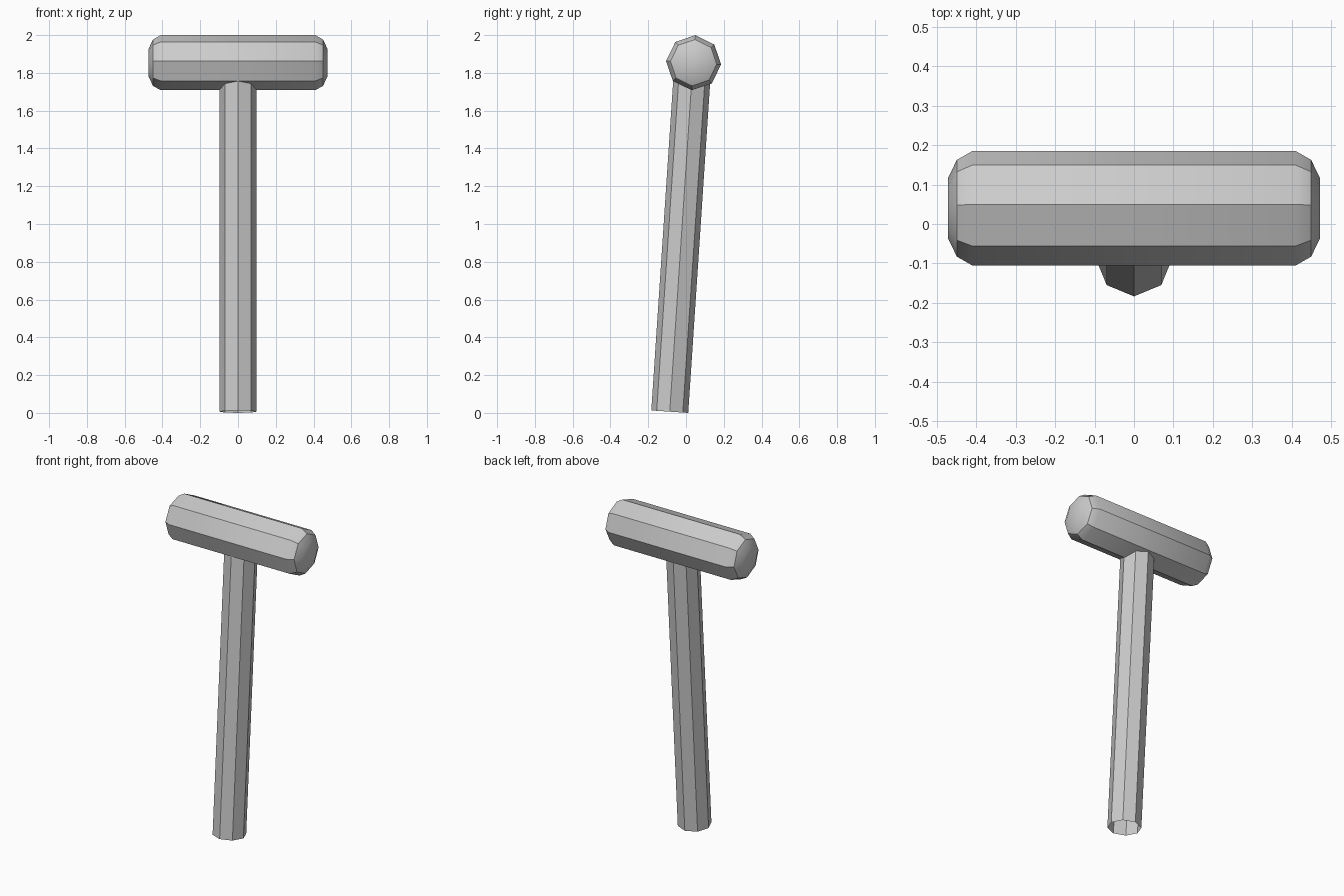
import bpy
import bmesh
from math import cos, sin, pi, radians
from mathutils import Matrix, Vector

default = bpy.data.objects.get("Cube")
if default:
    bpy.data.objects.remove(default)

SIDES = 8
TILT = Matrix.Rotation(radians(-3.8), 4, 'X')   # the mallet leans back
FOOT = Vector((0, -0.086, 0.0065))              # centre of the handle's lower end

grey = bpy.data.materials.new("plain grey")
grey.use_nodes = True
colour = (0.6, 0.6, 0.6, 1)
grey.diffuse_color = colour
grey.node_tree.nodes["Principled BSDF"].inputs["Base Color"].default_value = colour


def octagonal_loft(name, profile, along_x=False, capped=False):
    """Join octagonal rings given as (position on axis, radius)."""
    bm = bmesh.new()
    rings = []
    for pos, radius in profile:
        ring = []
        for i in range(SIDES):
            a = 2 * pi * i / SIDES
            u, v = radius * cos(a), radius * sin(a)
            ring.append(bm.verts.new((pos, u, v) if along_x else (u, v, pos)))
        rings.append(ring)
    for low, high in zip(rings, rings[1:]):
        for i in range(SIDES):
            j = (i + 1) % SIDES
            bm.faces.new((low[i], low[j], high[j], high[i]))
    if capped:
        bm.faces.new(rings[0][::-1])
        bm.faces.new(rings[-1])
    mesh = bpy.data.meshes.new(name)
    bm.to_mesh(mesh)
    bm.free()
    mesh.materials.append(grey)
    obj = bpy.data.objects.new(name, mesh)
    bpy.context.collection.objects.link(obj)
    return obj


# Handle: straight tube, open at the lower end, running into the head
handle = octagonal_loft("handle", [(0, 0.098), (1.8, 0.098)])
handle.matrix_world = Matrix.Translation(FOOT) @ TILT

# Head: octagonal bar with rounded-off ends
end = [(0.41, 0.146), (0.45, 0.123), (0.473, 0.075)]
head = octagonal_loft("head", [(-x, r) for x, r in reversed(end)] + end,
                      along_x=True, capped=True)
head.matrix_world = Matrix.Translation((0, 0.04, 1.854)) @ TILT

# Softly shaded ends, crisp long edges
bpy.ops.object.select_all(action='DESELECT')
head.select_set(True)
bpy.context.view_layer.objects.active = head
bpy.ops.object.shade_smooth_by_angle(angle=radians(30))
